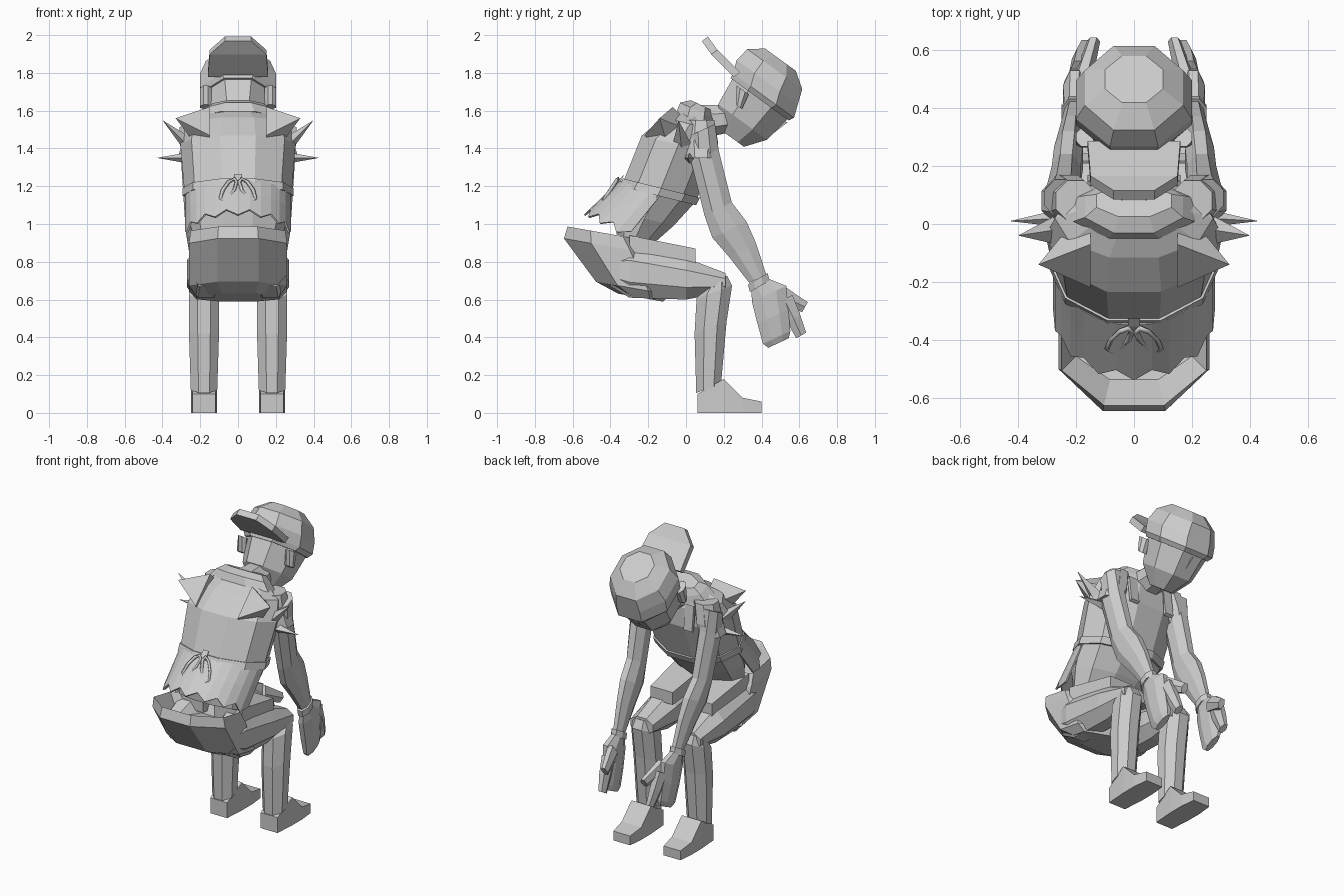
import bpy, bmesh, math

cube = bpy.data.objects.get("Cube")
if cube:
    bpy.data.objects.remove(cube, do_unlink=True)

colour = (0.6, 0.6, 0.6, 1)
grey = bpy.data.materials.new("plain grey")
grey.use_nodes = True
grey.diffuse_color = colour
for node in grey.node_tree.nodes:
    if node.type == "BSDF_PRINCIPLED":
        node.inputs["Base Color"].default_value = colour


def finish(name, bm):
    bmesh.ops.recalc_face_normals(bm, faces=bm.faces)
    mesh = bpy.data.meshes.new(name)
    bm.to_mesh(mesh)
    bm.free()
    mesh.materials.append(grey)
    obj = bpy.data.objects.new(name, mesh)
    bpy.context.collection.objects.link(obj)
    return obj


def loft(name, tilt, sections, x=0, drift=0, sides=8):
    """Skin rings of (y, z, half width, half depth), pitched by tilt degrees."""
    bm = bmesh.new()
    rings = []
    along_y, along_z = math.cos(math.radians(tilt)), math.sin(math.radians(tilt))
    grow = 1 / math.cos(math.pi / sides)
    for index, (y, z, width, depth) in enumerate(sections):
        centre = x + drift * index / (len(sections) - 1)
        ring = []
        for i in range(sides):
            angle = (i + 0.5) * math.tau / sides
            reach = depth * grow * math.cos(angle)
            ring.append(bm.verts.new((centre + width * grow * math.sin(angle),
                                      y + reach * along_y, z + reach * along_z)))
        rings.append(ring)
    for low, high in zip(rings, rings[1:]):
        for i in range(sides):
            j = (i + 1) % sides
            bm.faces.new((low[i], low[j], high[j], high[i]))
    bm.faces.new(rings[0])
    bm.faces.new(rings[-1])
    return finish(name, bm)


def spike(name, base, tip, radius):
    """Pyramid with a diamond base in the y-z plane."""
    bm = bmesh.new()
    x, y, z = base
    point = bm.verts.new(tip)
    diamond = [bm.verts.new((x, y + dy * radius, z + dz * radius))
               for dy, dz in ((1, 0), (0, 1), (-1, 0), (0, -1))]
    bm.faces.new(diamond)
    for i, corner in enumerate(diamond):
        bm.faces.new((diamond[i - 1], corner, point))
    return finish(name, bm)


def cord_loop(name, points, radius):
    curve = bpy.data.curves.new(name, "CURVE")
    curve.dimensions = "3D"
    curve.bevel_depth = radius
    curve.bevel_resolution = 0
    spline = curve.splines.new("POLY")
    spline.points.add(len(points) - 1)
    for target, position in zip(spline.points, points):
        target.co = (*position, 1)
    spline.use_cyclic_u = True
    curve.materials.append(grey)
    bpy.context.collection.objects.link(bpy.data.objects.new(name, curve))


# Trousers seat with a hollow open waist
loft("trouser_seat", -10, [
    (-0.4, 0.84, 0.2, 0.14), (-0.42, 0.95, 0.25, 0.21), (-0.4, 0.88, 0.26, 0.25),
    (-0.28, 0.66, 0.26, 0.2), (-0.24, 0.61, 0.22, 0.12)])

# Torso leaning forward
loft("torso", -14, [
    (-0.27, 0.92, 0.22, 0.1), (-0.22, 1.03, 0.25, 0.16), (-0.14, 1.17, 0.27, 0.2),
    (-0.04, 1.42, 0.29, 0.2), (0.02, 1.53, 0.26, 0.14), (0.05, 1.58, 0.17, 0.09)], sides=10)
loft("waist_band", -14, [(-0.15, 1.15, 0.28, 0.21), (-0.13, 1.19, 0.28, 0.21)], sides=10)
loft("collar", -25, [
    (0.05, 1.55, 0.21, 0.11), (0.06, 1.6, 0.17, 0.1), (0.08, 1.63, 0.13, 0.06)])

# Ragged shirt tail fanned around the back
bm = bmesh.new()
columns = []
for i in range(15):
    angle = (i / 7 - 1) * math.pi / 2
    across, back = math.sin(angle), math.cos(angle)
    column = []
    for drop in (0, 0.5, 1):
        jag = 0.03 * (i % 2) * (drop == 1)
        column.append(bm.verts.new((0.28 * across,
                                    -0.13 - 0.22 * back - 0.16 * drop - jag,
                                    1.16 + 0.07 * back - (0.2 - 0.05 * back) * drop - jag)))
    columns.append(column)
for left, right in zip(columns, columns[1:]):
    for k in range(2):
        bm.faces.new((left[k], right[k], right[k + 1], left[k + 1]))
tail = finish("shirt_tail", bm)
tail.modifiers.new("thickness", "SOLIDIFY").thickness = 0.01

# Neck, head and backwards cap
loft("neck", 90, [(0.08, 1.54, 0.1, 0.09), (0.25, 1.56, 0.08, 0.07)])
loft("head", -36, [
    (0.25, 1.45, 0.07, 0.07), (0.3, 1.54, 0.14, 0.16), (0.39, 1.66, 0.17, 0.18)])
loft("cap", -36, [
    (0.39, 1.66, 0.18, 0.19), (0.41, 1.68, 0.2, 0.2), (0.43, 1.75, 0.2, 0.2),
    (0.47, 1.82, 0.17, 0.18), (0.5, 1.87, 0.1, 0.1)])
loft("cap_brim", 37, [
    (0.27, 1.79, 0.16, 0.02), (0.15, 1.91, 0.15, 0.02), (0.1, 1.98, 0.07, 0.02)], sides=4)
spike("nose", (0, 0.45, 1.51), (0, 0.54, 1.54), 0.04)
loft("bow_knot", 45, [(-0.36, 1.21, 0.02, 0.02), (-0.34, 1.25, 0.02, 0.02)], sides=4)

for label, side in (("left", 1), ("right", -1)):
    # Leg and shoe
    loft(label + "_thigh", 90, [
        (-0.4, 0.76, 0.08, 0.09), (-0.3, 0.75, 0.1, 0.14),
        (0, 0.71, 0.1, 0.11), (0.21, 0.69, 0.08, 0.05)], side * 0.17)
    loft(label + "_hip_fold", 90, [
        (-0.3, 0.89, 0.1, 0.05), (0.05, 0.83, 0.08, 0.04)], side * 0.14, sides=4)
    loft(label + "_shin", 20, [
        (0.12, 0.13, 0.07, 0.07), (0.13, 0.45, 0.08, 0.09),
        (0.15, 0.64, 0.08, 0.1), (0.17, 0.71, 0.07, 0.05)], side * 0.18)
    loft(label + "_shoe", 90, [
        (0.06, 0.05, 0.06, 0.05), (0.2, 0.09, 0.07, 0.09),
        (0.3, 0.04, 0.07, 0.04), (0.4, 0.03, 0.06, 0.03)], side * 0.18, sides=4)

    # Arm, sleeve and bracelet
    loft(label + "_arm", 25, [
        (0.09, 1.5, 0.06, 0.07), (0.1, 1.36, 0.06, 0.08), (0.17, 1.08, 0.05, 0.08),
        (0.23, 0.97, 0.05, 0.1), (0.3, 0.86, 0.04, 0.08), (0.38, 0.71, 0.03, 0.05)],
        side * 0.25, side * -0.04)
    loft(label + "_sleeve", 0, [
        (0.08, 1.35, 0.07, 0.08), (0.08, 1.43, 0.07, 0.09), (0.08, 1.55, 0.07, 0.07)],
        side * 0.25, side * -0.05)
    loft(label + "_bracelet", 30, [
        (0.38, 0.71, 0.04, 0.06), (0.39, 0.67, 0.04, 0.06)], side * 0.21)

    # Hand with finger and thumb
    loft(label + "_palm", 25, [
        (0.39, 0.69, 0.03, 0.05), (0.44, 0.63, 0.04, 0.1), (0.46, 0.51, 0.04, 0.09),
        (0.48, 0.4, 0.03, 0.08), (0.49, 0.37, 0.02, 0.06)], side * 0.21, side * -0.02)
    loft(label + "_finger", 30, [
        (0.52, 0.6, 0.03, 0.05), (0.57, 0.5, 0.03, 0.04), (0.61, 0.41, 0.02, 0.03)],
        side * 0.19, side * -0.02, sides=6)
    loft(label + "_thumb", 60, [
        (0.49, 0.63, 0.03, 0.05), (0.63, 0.56, 0.02, 0.03)],
        side * 0.18, side * -0.04, sides=6)

    # Ear, apron strap and torn shoulder cloth
    loft(label + "_ear", -36, [
        (0.28, 1.62, 0.03, 0.02), (0.3, 1.71, 0.03, 0.04)], side * 0.17)
    loft(label + "_strap", 30, [
        (0.16, 1.36, 0.03, 0.01), (0.14, 1.52, 0.03, 0.01)], side * 0.13, sides=4)
    spike(label + "_shoulder", (side * 0.15, -0.07, 1.47), (side * 0.33, -0.14, 1.56), 0.15)
    spike(label + "_upper_spike", (side * 0.27, -0.02, 1.42), (side * 0.4, -0.04, 1.55), 0.05)
    spike(label + "_lower_spike", (side * 0.26, 0.02, 1.35), (side * 0.43, 0.01, 1.35), 0.03)

    # Bow loop tied at the back
    turns = [i * math.tau / 8 for i in range(8)]
    cord_loop(label + "_bow_loop", [
        (side * (0.05 + 0.03 * math.cos(a) - 0.03 * math.sin(a)),
         -0.4 + 0.04 * math.sin(a), 1.18 + 0.06 * math.sin(a)) for a in turns], 0.01)
